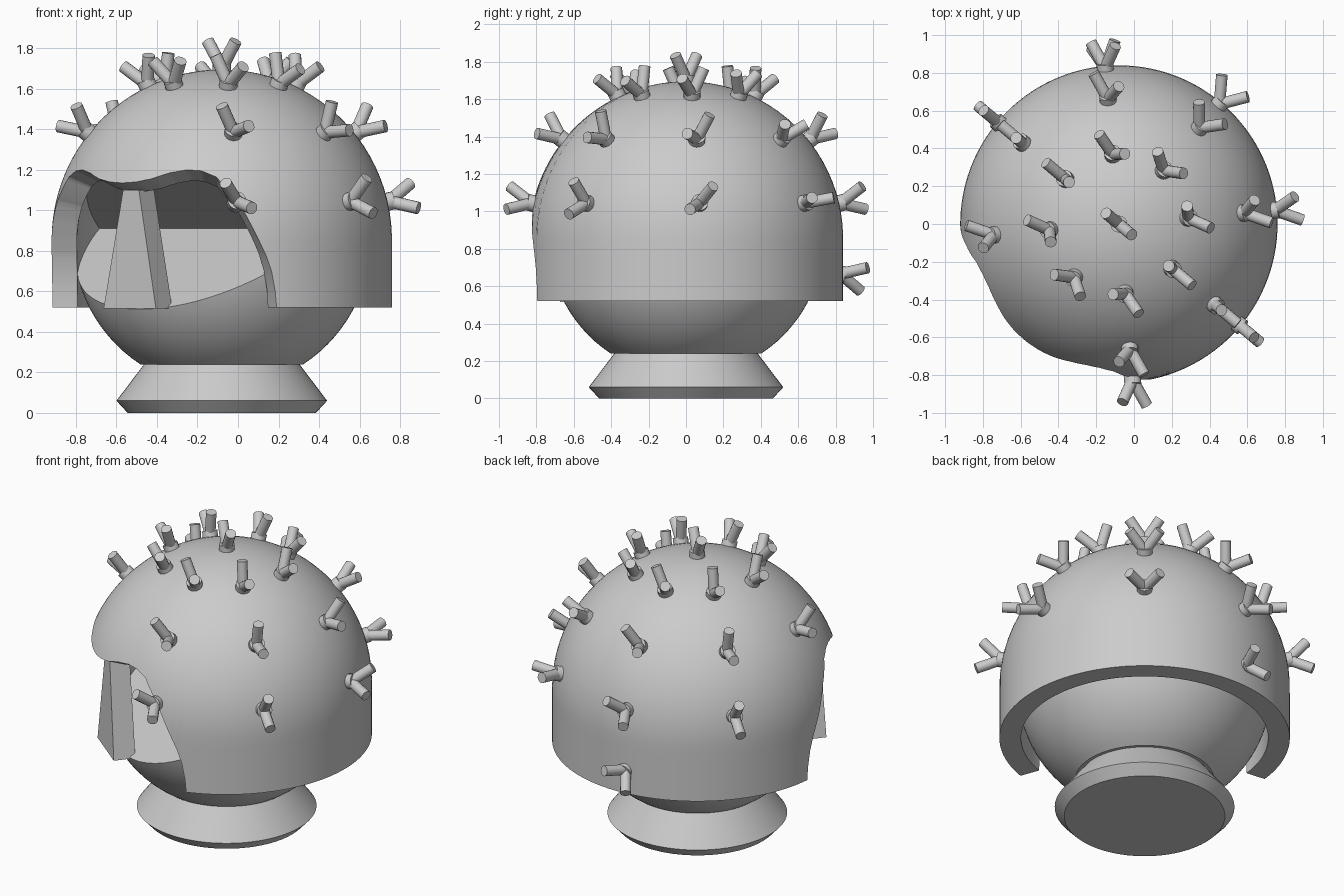
import bpy, bmesh, math
from mathutils import Vector, Matrix

if "Cube" in bpy.data.objects:
    bpy.data.objects.remove(bpy.data.objects["Cube"])

CX, ZC, R = -0.08, 0.855, 0.84          # dome centre and radius
AXIS = math.radians(-128.5)             # direction the opening faces
PHASE = math.radians(5)
SKIRT_Z = 0.52

grey = bpy.data.materials.new("grey")
grey.diffuse_color = (0.6, 0.6, 0.6, 1)
grey.use_nodes = True
grey.node_tree.nodes["Principled BSDF"].inputs["Base Color"].default_value = grey.diffuse_color


def make(name, bm, smooth=True):
    bmesh.ops.recalc_face_normals(bm, faces=bm.faces)
    me = bpy.data.meshes.new(name)
    bm.to_mesh(me)
    bm.free()
    me.materials.append(grey)
    ob = bpy.data.objects.new(name, me)
    bpy.context.collection.objects.link(ob)
    if smooth:
        finish(ob)
    return ob


def finish(ob):
    """Apply modifiers and smooth everything except sharp edges."""
    bpy.ops.object.select_all(action='DESELECT')
    ob.select_set(True)
    bpy.context.view_layer.objects.active = ob
    bpy.ops.object.convert(target='MESH')
    bpy.ops.object.shade_smooth_by_angle(angle=math.radians(32))


def lathe(bm, profile, n=64):
    """Closed solid of revolution from (radius, z) points."""
    rings = [[bm.verts.new((CX + r * math.cos(2 * math.pi * i / n),
                            r * math.sin(2 * math.pi * i / n), z)) for i in range(n)]
             for r, z in profile]
    for a, b in zip(rings, rings[1:]):
        for i in range(n):
            j = (i + 1) % n
            bm.faces.new((a[i], a[j], b[j], b[i]))
    bm.faces.new(rings[0])
    bm.faces.new(rings[-1])


def prism(bm, bottom, top):
    """Solid between two matching polygons."""
    a = [bm.verts.new(p) for p in bottom]
    b = [bm.verts.new(p) for p in top]
    bm.faces.new(a)
    bm.faces.new(b)
    for i in range(len(a)):
        j = (i + 1) % len(a)
        bm.faces.new((a[i], a[j], b[j], b[i]))


def facing(out, side, z):
    """Point at a distance along the opening direction and to its side."""
    c, s = math.cos(AXIS), math.sin(AXIS)
    return (CX + out * c - side * s, out * s + side * c, z)


# Dome shell: columns end at the skirt, or at the opening's edge
EDGE = [(0, 1.135), (6, 1.14), (12, 1.155), (19, 1.185), (25.5, 1.2), (31, 1.195),
        (36.5, 1.165), (43.7, 1.05), (47, .97), (50.5, .87), (53.5, .78),
        (55.5, .7), (56.8, .6), (57.3, SKIRT_Z)]


def edge_z(deg):
    deg = abs(deg)
    for (a, za), (b, zb) in zip(EDGE, EDGE[1:]):
        if deg <= b:
            return za + (zb - za) * (deg - a) / (b - a)
    return SKIRT_Z


half = sorted({1.5 * i for i in range(38)} | {d for d, _ in EDGE})
offsets = [-d for d in reversed(half) if d] + half
span = 360 - 2 * 57.3
offsets += [57.3 + span * i / 82 for i in range(1, 82)]

bm = bmesh.new()
pole = bm.verts.new((CX, 0, ZC + R))
columns = []
for d in offsets:
    z = edge_z(d if d <= 180 else 360 - d)
    end = R * math.acos((z - ZC) / R) if z > ZC else R * math.pi / 2 + ZC - z
    az = AXIS + math.radians(d)
    col = []
    for k in range(1, 29):
        s = end * k / 28
        t = min(s / R, math.pi / 2)
        r = R * math.sin(t)
        zz = ZC + R * math.cos(t) - max(0, s - R * math.pi / 2)
        col.append(bm.verts.new((CX + r * math.cos(az), r * math.sin(az), zz)))
    columns.append(col)
for a, b in zip(columns, columns[1:] + columns[:1]):
    bm.faces.new((pole, a[0], b[0]))
    for k in range(27):
        bm.faces.new((a[k], a[k + 1], b[k + 1], b[k]))
shell = make("dome_shell", bm, smooth=False)
sol = shell.modifiers.new("thickness", 'SOLIDIFY')
sol.thickness = 0.125
sol.offset = -1
finish(shell)

# Inner ball, flat at the base, with a wedge-shaped mouth
BR = 0.735
t0 = math.acos((0.24 - ZC) / BR)
bm = bmesh.new()
lathe(bm, [(BR * math.sin(t0 * k / 36), ZC + BR * math.cos(t0 * k / 36))
           for k in range(1, 37)], 96)
ball = make("inner_ball", bm, smooth=False)
bm = bmesh.new()
section = [(0.08, 0.91), (1.28, 0.91 - 0.7 * 1.2), (1.28, 0.91 + 0.72 * 1.2)]
prism(bm, [facing(o, -1.2, z) for o, z in section], [facing(o, 1.2, z) for o, z in section])
cutter = make("mouth_cutter", bm, smooth=False)
cutter.hide_render = True
cutter.hide_viewport = True
cut = ball.modifiers.new("mouth", 'BOOLEAN')
cut.operation = 'DIFFERENCE'
cut.solver = 'EXACT'
cut.object = cutter
finish(ball)
bpy.data.objects.remove(cutter)

# Tapered centre bar in the opening
bm = bmesh.new()
prism(bm, [facing(o, s, 0.515) for o, s in ((.60, -.165), (.60, .165), (.73, .165), (.73, -.165))],
      [facing(o, s, 1.10) for o, s in ((.60, -.05), (.60, .05), (.72, .05), (.72, -.05))])
make("centre_bar", bm)

# Flared foot
bm = bmesh.new()
lathe(bm, [(0.465, 0), (0.52, 0.06), (0.38, 0.245)])
make("foot", bm)


# Forked studs in rings over the dome
def rod(bm, p, q, r):
    p, q = Vector(p), Vector(q)
    rot = Vector((0, 0, 1)).rotation_difference(q - p).to_matrix().to_4x4()
    bmesh.ops.create_cone(bm, cap_ends=True, segments=16, radius1=r, radius2=r,
                          depth=(q - p).length,
                          matrix=Matrix.Translation((p + q) / 2) @ rot)


def stud(name, polar, az):
    n = Vector((math.sin(polar) * math.cos(az), math.sin(polar) * math.sin(az), math.cos(polar)))
    bm = bmesh.new()
    rod(bm, (0, 0, -0.04), (0, 0, 0.035), 0.045)
    a = PHASE - math.pi / 4
    for s in (-1, 1):
        rod(bm, (0, 0, 0.01), (s * .09 * math.cos(a), s * .09 * math.sin(a), 0.14), 0.031)
    rot = Vector((0, 0, 1)).rotation_difference(n).to_matrix().to_4x4()
    bm.transform(Matrix.Translation(Vector((CX, 0, ZC)) + n * R) @ rot)
    make(name, bm)


stud("stud_top", 0, 0)
RINGS = {1: range(8), 2: (0, 1, 2, 3, 4, 6, 7), 3: (0, 1, 2, 3, 6, 7), 4: (2,)}
for ring, slots in RINGS.items():
    for k in slots:
        stud(f"stud_{ring}_{k}", ring * math.pi / 7, PHASE + k * math.pi / 4)
